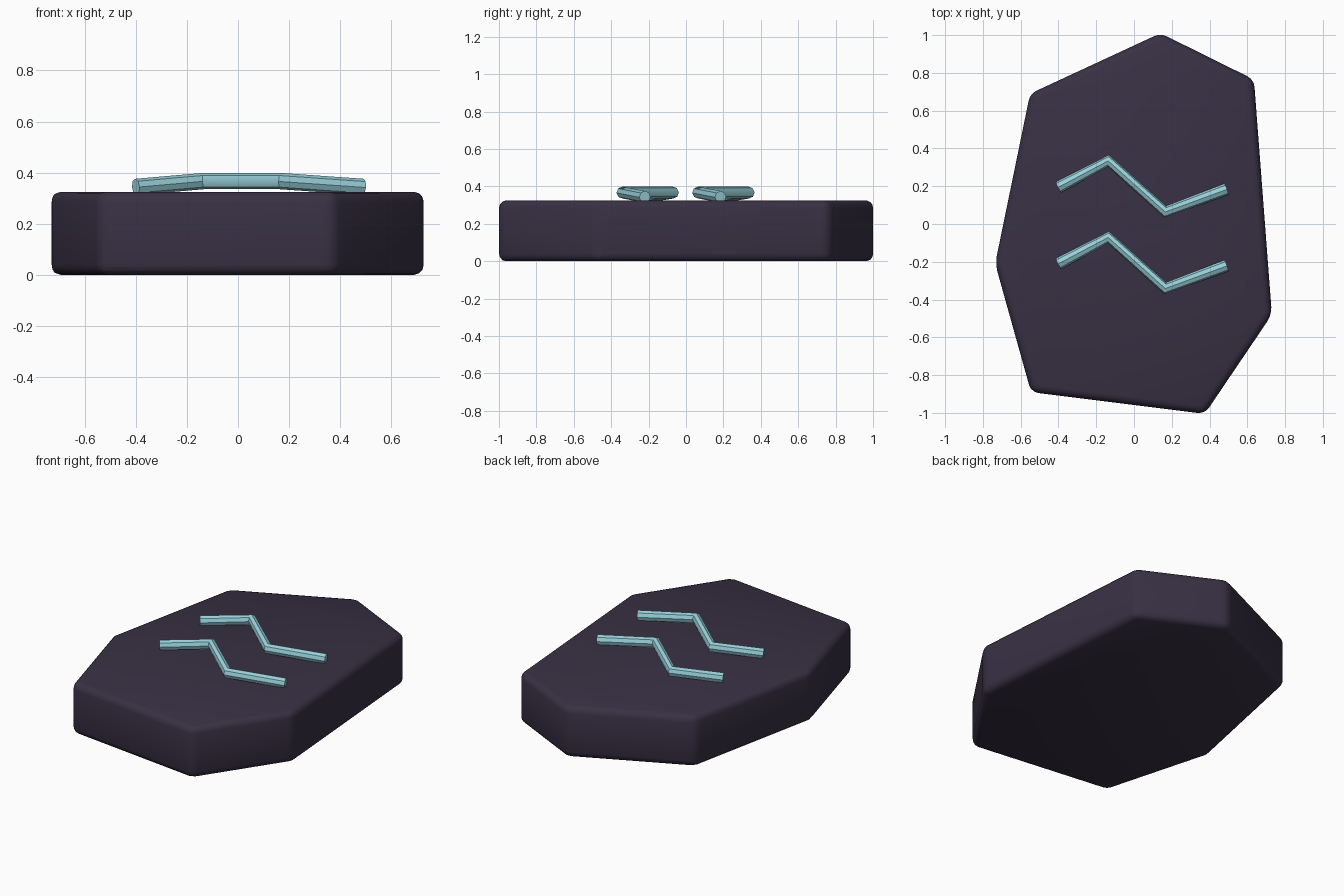
import bpy, bmesh, math

if "Cube" in bpy.data.objects:
    bpy.data.objects.remove(bpy.data.objects["Cube"])


def material(name, rgb):
    m = bpy.data.materials.new(name)
    m.diffuse_color = (*rgb, 1)
    m.use_nodes = True
    m.node_tree.nodes["Principled BSDF"].inputs["Base Color"].default_value = m.diffuse_color
    return m


def smooth(ob):
    bpy.ops.object.select_all(action='DESELECT')
    ob.select_set(True)
    bpy.context.view_layer.objects.active = ob
    bpy.ops.object.shade_smooth_by_angle(angle=math.radians(40))


stone = material("dark purple stone", (0.04, 0.03, 0.058))
glow = material("pale teal rune", (0.32, 0.64, 0.71))

# Stone slab: extruded seven-sided outline with rounded edges
outline = [(0.14, 1.01), (0.635, 0.765), (0.73, -0.48), (0.375, -1.005),
           (-0.545, -0.89), (-0.735, -0.21), (-0.55, 0.69)]
bm = bmesh.new()
base = bm.faces.new([bm.verts.new((x, y, 0)) for x, y in outline])
top = bmesh.ops.extrude_face_region(bm, geom=[base])["geom"]
bmesh.ops.translate(bm, vec=(0, 0, 0.325),
                    verts=[v for v in top if isinstance(v, bmesh.types.BMVert)])
bmesh.ops.recalc_face_normals(bm, faces=bm.faces)
bmesh.ops.bevel(bm, geom=bm.edges[:], offset=0.04, segments=3,
                profile=0.5, affect='EDGES')
mesh = bpy.data.meshes.new("stone_slab")
bm.to_mesh(mesh)
bm.free()
slab = bpy.data.objects.new("stone_slab", mesh)
bpy.context.collection.objects.link(slab)
mesh.materials.append(stone)
smooth(slab)

# Two zigzag rune strokes lying on the slab
path = [(-0.40, 0.195, 0.344), (-0.135, 0.335, 0.367),
        (0.165, 0.065, 0.367), (0.49, 0.185, 0.344)]
for name, dy in (("rear_rune_stroke", 0), ("front_rune_stroke", -0.405)):
    cu = bpy.data.curves.new(name, 'CURVE')
    cu.dimensions = '3D'
    cu.bevel_depth = 0.032
    cu.bevel_resolution = 2
    cu.use_fill_caps = True
    sp = cu.splines.new('POLY')
    sp.points.add(len(path) - 1)
    for p, (x, y, z) in zip(sp.points, path):
        p.co = (x, y + dy, z, 1)
    cu.materials.append(glow)
    ob = bpy.data.objects.new(name, cu)
    bpy.context.collection.objects.link(ob)
    bpy.ops.object.select_all(action='DESELECT')
    ob.select_set(True)
    bpy.context.view_layer.objects.active = ob
    bpy.ops.object.convert(target='MESH')
    smooth(bpy.context.view_layer.objects.active)
